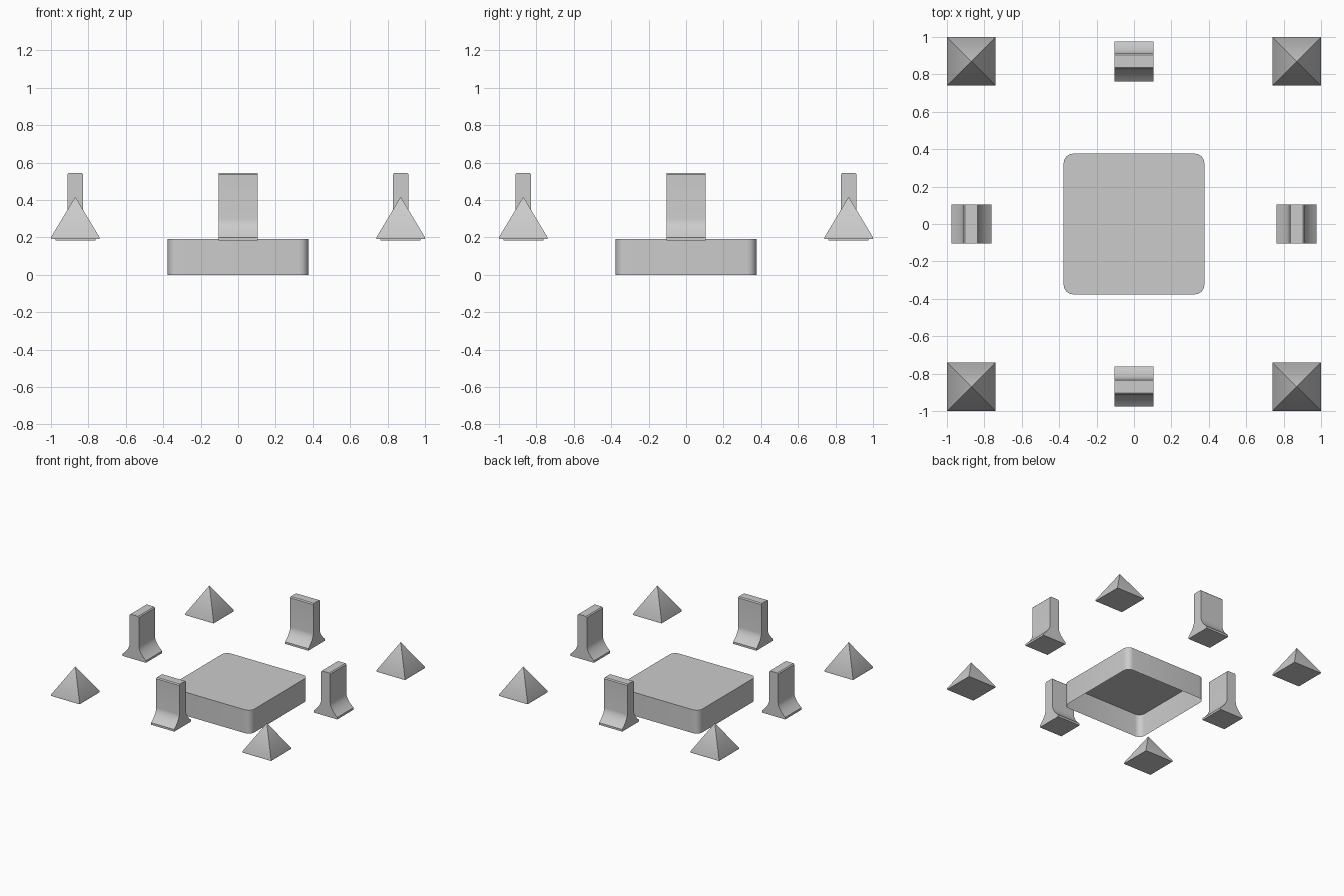
import bpy
import bmesh
from math import pi, cos, sin

cube = bpy.data.objects.get("Cube")
if cube:
    bpy.data.objects.remove(cube)

grey = bpy.data.materials.new("plain grey")
grey.use_nodes = True
colour = (0.6, 0.6, 0.6, 1)
grey.diffuse_color = colour
grey.node_tree.nodes["Principled BSDF"].inputs["Base Color"].default_value = colour

R = 0.87  # distance of the outer parts from the centre


def finish(name, bm, location=(0, 0, 0), turn=0.0, angle=0.7):
    bmesh.ops.recalc_face_normals(bm, faces=bm.faces)
    mesh = bpy.data.meshes.new(name)
    bm.to_mesh(mesh)
    bm.free()
    mesh.materials.append(grey)
    obj = bpy.data.objects.new(name, mesh)
    bpy.context.collection.objects.link(obj)
    obj.location = location
    obj.rotation_euler.z = turn
    bpy.ops.object.select_all(action="DESELECT")
    obj.select_set(True)
    bpy.context.view_layer.objects.active = obj
    bpy.ops.object.shade_smooth_by_angle(angle=angle)


def extrude(bm, points, vector):
    face = bm.faces.new([bm.verts.new(p) for p in points])
    made = bmesh.ops.extrude_face_region(bm, geom=[face], use_keep_orig=True)["geom"]
    verts = [v for v in made if isinstance(v, bmesh.types.BMVert)]
    bmesh.ops.translate(bm, verts=verts, vec=vector)
    return face


# Central cover: a rounded square shell, open underneath
def central_cover(half=0.376, height=0.192, radius=0.05, steps=6):
    bm = bmesh.new()
    outline = []
    for i, (sx, sy) in enumerate([(1, 1), (-1, 1), (-1, -1), (1, -1)]):
        for k in range(steps + 1):
            a = (i + k / steps) * pi / 2
            outline.append((sx * (half - radius) + radius * cos(a),
                            sy * (half - radius) + radius * sin(a), 0))
    bottom = extrude(bm, outline, (0, 0, height))
    # Flip outward before opening, so the shell keeps its outer side
    bmesh.ops.recalc_face_normals(bm, faces=bm.faces)
    bmesh.ops.delete(bm, geom=[bottom], context="FACES_ONLY")
    finish("central_cover", bm)


# Upright post: flared foot, slim body, softened top
def post(name, location, turn):
    foot, body, depth = 0.107, 0.042, 0.105
    low, rim, neck, top, soft = 0.183, 0.2, 0.3, 0.545, 0.008
    side = [(foot, low), (foot, rim)]
    for k in range(1, 9):
        t = k / 8
        side.append((body + (foot - body) * (1 - t) ** 1.8, rim + (neck - rim) * t))
    side += [(body, top - soft), (body - soft, top)]
    loop = side + [(-x, z) for x, z in reversed(side)]
    bm = bmesh.new()
    extrude(bm, [(x, -depth, z) for x, z in loop], (0, 2 * depth, 0))
    finish(name, bm, location, turn)


# Corner pyramid on a thin square rim
def pyramid(name, location):
    half, low, rim, top = 0.13, 0.19, 0.2, 0.417
    bm = bmesh.new()
    corners = [(-half, -half), (half, -half), (half, half), (-half, half)]
    base = [bm.verts.new((x, y, low)) for x, y in corners]
    edge = [bm.verts.new((x, y, rim)) for x, y in corners]
    apex = bm.verts.new((0, 0, top))
    bm.faces.new(base)
    for i in range(4):
        j = (i + 1) % 4
        bm.faces.new((base[i], base[j], edge[j], edge[i]))
        bm.faces.new((edge[i], edge[j], apex))
    finish(name, bm, location)


central_cover()
for i, name in enumerate(["left", "back", "right", "front"]):
    a = i * pi / 2
    post(name + "_post", (R * cos(a), R * sin(a), 0), a)
for sx, x_name in ((1, "left"), (-1, "right")):
    for sy, y_name in ((-1, "front"), (1, "back")):
        pyramid(y_name + "_" + x_name + "_pyramid", (sx * R, sy * R, 0))
